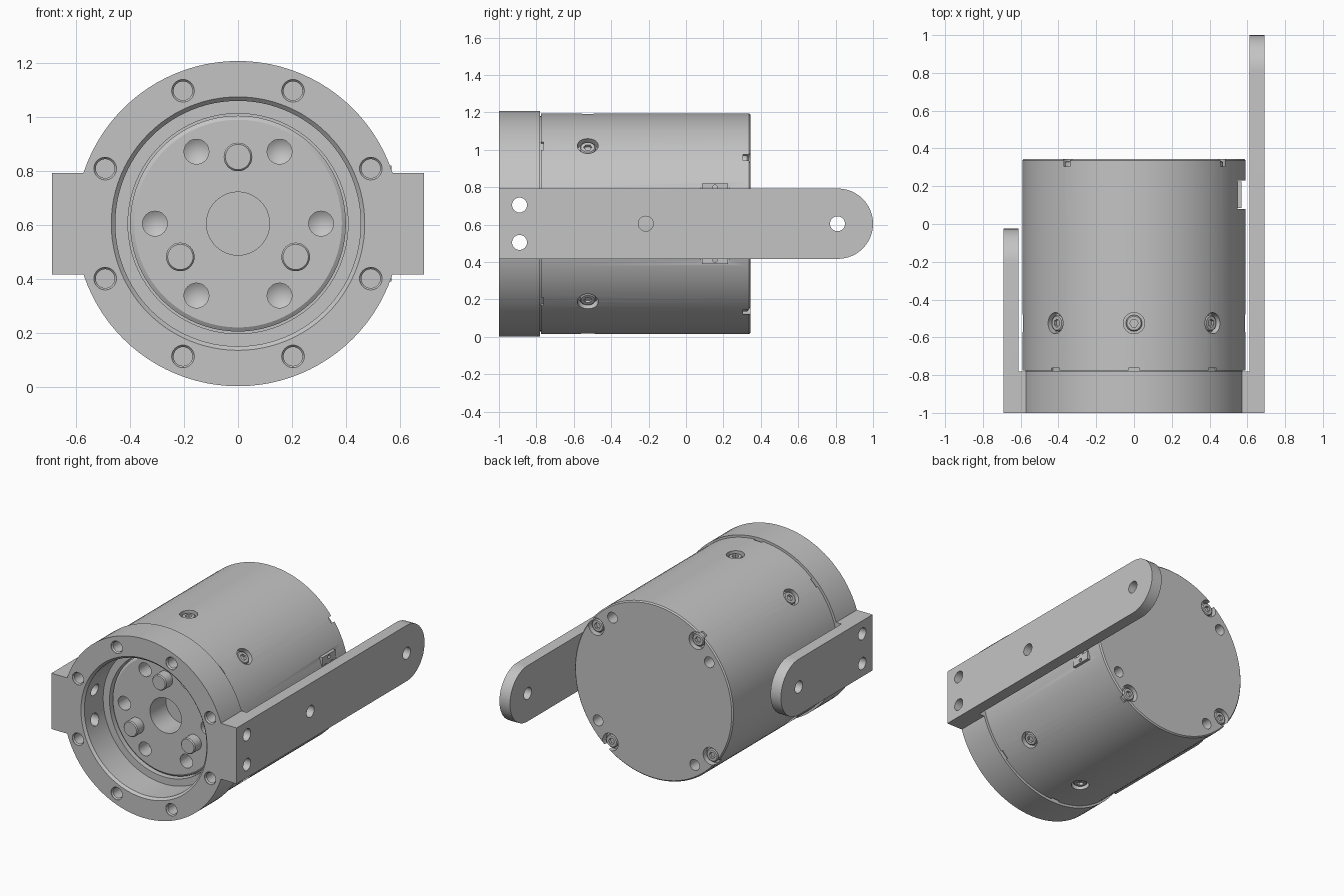
import bpy, bmesh
from math import cos, sin, pi, radians
from mathutils import Matrix, Vector

cube = bpy.data.objects.get("Cube")
if cube:
    bpy.data.objects.remove(cube, do_unlink=True)

AXIS_Z = 0.605          # height of the motor axis
FRONT, BACK = -1.0, 0.345
X, Y = Vector((1, 0, 0)), Vector((0, 1, 0))

steel = bpy.data.materials.new("grey_metal")
steel.use_nodes = True
steel.diffuse_color = (0.55, 0.55, 0.55, 1)
steel.node_tree.nodes["Principled BSDF"].inputs["Base Color"].default_value = steel.diffuse_color


def aim(pos, direction):
    """Frame at pos whose local z runs along direction."""
    turn = Vector(direction).to_track_quat('Z', 'Y').to_matrix().to_4x4()
    return Matrix.Translation(pos) @ turn


def radial(deg, radius=1.0, y=0.0):
    a = radians(deg)
    return Vector((radius * cos(a), y, radius * sin(a)))


def on_axis(offset):
    return Vector((0, 0, AXIS_Z)) + offset


def add_part(bm, part, matrix=Matrix()):
    bmesh.ops.recalc_face_normals(part, faces=part.faces)
    part.transform(matrix)
    mesh = bpy.data.meshes.new("tmp")
    part.to_mesh(mesh)
    part.free()
    bm.from_mesh(mesh)
    bpy.data.meshes.remove(mesh)


def lathe(bm, profile, matrix, segs=32, closed=False):
    """Spin (radius, height) points round the local z axis."""
    part = bmesh.new()
    verts = [part.verts.new((r, 0, h)) for r, h in profile]
    edges = [part.edges.new(p) for p in zip(verts, verts[1:])]
    if closed:
        edges.append(part.edges.new((verts[-1], verts[0])))
    bmesh.ops.spin(part, geom=verts + edges, cent=(0, 0, 0), axis=(0, 0, 1),
                   angle=2 * pi, steps=segs)
    bmesh.ops.remove_doubles(part, verts=part.verts, dist=1e-5)
    add_part(bm, part, matrix)


def rod(bm, radius, length, matrix, segs=32):
    lathe(bm, [(0, 0), (radius, 0), (radius, length), (0, length)], matrix, segs)


def box(bm, low, high, matrix=Matrix()):
    part = bmesh.new()
    bmesh.ops.create_cube(part, size=1)
    low, high = Vector(low), Vector(high)
    size = Matrix.Diagonal((high - low).to_4d())
    size[3][3] = 1
    add_part(bm, part, matrix @ Matrix.Translation((low + high) / 2) @ size)


def make(name, bm):
    mesh = bpy.data.meshes.new(name)
    bm.to_mesh(mesh)
    bm.free()
    mesh.materials.append(steel)
    ob = bpy.data.objects.new(name, mesh)
    bpy.context.collection.objects.link(ob)
    return ob


def combine(ob, tool_bm, operation='DIFFERENCE'):
    tool = make("cutter", tool_bm)
    mod = ob.modifiers.new("bool", 'BOOLEAN')
    mod.operation, mod.solver, mod.object = operation, 'EXACT', tool
    graph = bpy.context.evaluated_depsgraph_get()
    mesh = bpy.data.meshes.new_from_object(ob.evaluated_get(graph))
    ob.modifiers.clear()
    ob.data = mesh
    mesh.materials.clear()
    mesh.materials.append(steel)
    bpy.data.objects.remove(tool, do_unlink=True)


def smooth(ob):
    bpy.ops.object.select_all(action='DESELECT')
    ob.select_set(True)
    bpy.context.view_layer.objects.active = ob
    bpy.ops.object.shade_smooth_by_angle(angle=radians(25))


# Motor body with recessed output disc at its front
bm = bmesh.new()
lathe(bm, [(0, -0.77), (0.385, -0.77), (0.4, -0.76), (0.4, -0.72), (0.408, -0.72),
           (0.408, -0.785), (0.575, -0.785), (0.575, -0.775), (0.59, -0.775),
           (0.59, 0.337), (0.582, BACK), (0, BACK)], aim(on_axis(Vector()), Y), 96)
body = make("motor_body", bm)

cut = bmesh.new()
rod(cut, 0.117, 0.2, aim(on_axis(Y * -0.8 ) , Y), 48)
for k in range(6):      # threaded holes in the output disc
    lathe(cut, [(0, -0.05), (0.046, -0.05), (0.046, 0.1), (0, 0.13)],
          aim(on_axis(radial(60 * k, 0.308, -0.77)), Y))
for k in range(8):      # side screw recesses and front edge notches
    rod(cut, 0.056, 0.1, aim(on_axis(radial(45 * k, 0.55, -0.525)), radial(45 * k)))
    turn = Matrix.Translation((0, 0, AXIS_Z)) @ Matrix.Rotation(radians(45 * k), 4, 'Y')
    box(cut, (0.578, -0.8, -0.03), (0.65, -0.762, 0.03), turn)
for k in range(4):      # rear screw recesses and plain holes
    rod(cut, 0.058, 0.1, aim(on_axis(radial(37 + 90 * k, 0.535, 0.305)), Y))
    rod(cut, 0.036, 0.2, aim(on_axis(radial(53.5 + 90 * k, 0.515, 0.2)), Y))
box(cut, (0.549, 0.08, 0.37), (0.7, 0.23, 0.84))
combine(body, cut)
smooth(body)

# Drive pins on the output disc
for k, side in enumerate(("top", "right", "left")):
    bm = bmesh.new()
    lathe(bm, [(0, 0), (0.053, 0), (0.053, 0.085), (0.047, 0.092), (0, 0.092)],
          aim(on_axis(radial(90 + 120 * k, 0.247, -0.75)), -Y))
    smooth(make("drive_pin_" + side, bm))

# Front mount: ring, two side blocks and two arms with rounded ends
bm = bmesh.new()
lathe(bm, [(0.47, FRONT), (0.603, FRONT), (0.603, -0.78), (0.455, -0.78),
           (0.455, -0.985)], aim(on_axis(Vector()), Y), 96, closed=True)
mount = make("mount_ring_with_arms", bm)


def arm(side, end):
    """Flat bar from the front plane to a half-round tip."""
    part, half = bmesh.new(), 0.188
    x0, x1 = sorted((side * 0.612, side * 0.69))
    tip = [(end - half + half * cos(a), half * sin(a))
           for a in (pi * (i / 24 - 0.5) for i in range(25))]
    outline = [(FRONT, half), (FRONT, -half)] + tip
    face = part.faces.new([part.verts.new((x0, y, AXIS_Z + z)) for y, z in outline])
    grown = bmesh.ops.extrude_face_region(part, geom=[face])["geom"]
    bmesh.ops.translate(part, vec=X * (x1 - x0),
                        verts=[v for v in grown if isinstance(v, bmesh.types.BMVert)])
    bm = bmesh.new()
    add_part(bm, part)
    return bm


for side, end in ((1, 1.0), (-1, -0.025)):
    block = bmesh.new()
    x0, x1 = sorted((side * 0.5, side * 0.65))
    box(block, (x0, FRONT, AXIS_Z - 0.188), (x1, -0.78, AXIS_Z + 0.188))
    combine(mount, block, 'UNION')
    combine(mount, arm(side, end), 'UNION')

cut = bmesh.new()
for y, z in ((-0.89, -0.1), (-0.89, 0.1), (-0.215, 0), (0.81, 0)):
    rod(cut, 0.04, 2, aim(on_axis(Vector((-1, y, z))), X))
for k in range(8):      # countersunk bolt holes in the ring face
    lathe(cut, [(0, -0.05), (0.042, -0.05), (0.042, 0.004), (0.035, 0.012),
                (0.035, 0.3), (0, 0.3)],
          aim(on_axis(radial(22.5 + 45 * k, 0.533, FRONT)), Y))
combine(mount, cut)
smooth(mount)

# Socket screws, one shared mesh
bm = bmesh.new()
lathe(bm, [(0, -0.005), (0.043, -0.005), (0.043, 0.022), (0.037, 0.028), (0, 0.028)], Matrix())
screw = make("screw", bm)
cut = bmesh.new()
rod(cut, 0.022, 0.1, Matrix.Translation((0, 0, 0.01)), 6)
combine(screw, cut)
smooth(screw)
spots = [(radial(45 * k, 0.55, -0.525), radial(45 * k), "side") for k in range(8)]
spots += [(radial(37 + 90 * k, 0.535, 0.305), Y, "rear") for k in range(4)]
for i, (pos, direction, kind) in enumerate(spots):
    ob = bpy.data.objects.new(f"{kind}_screw_{i + 1}", screw.data)
    ob.matrix_world = aim(on_axis(pos), direction)
    bpy.context.collection.objects.link(ob)
bpy.data.objects.remove(screw, do_unlink=True)

# Cable connector in the side pocket
bm = bmesh.new()
box(bm, (0.53, 0.085, AXIS_Z - 0.215), (0.57, 0.225, AXIS_Z + 0.215))
connector = make("cable_connector", bm)
cut = bmesh.new()
for s in (-1, 1):
    rod(cut, 0.012, 0.1, aim(on_axis(Vector((0.54, 0.155, s * 0.195))), X), 16)
    box(cut, (0.555, 0.155 + s * 0.035 - 0.02, AXIS_Z - 0.16),
        (0.6, 0.155 + s * 0.035 + 0.02, AXIS_Z + 0.16))
combine(connector, cut)
